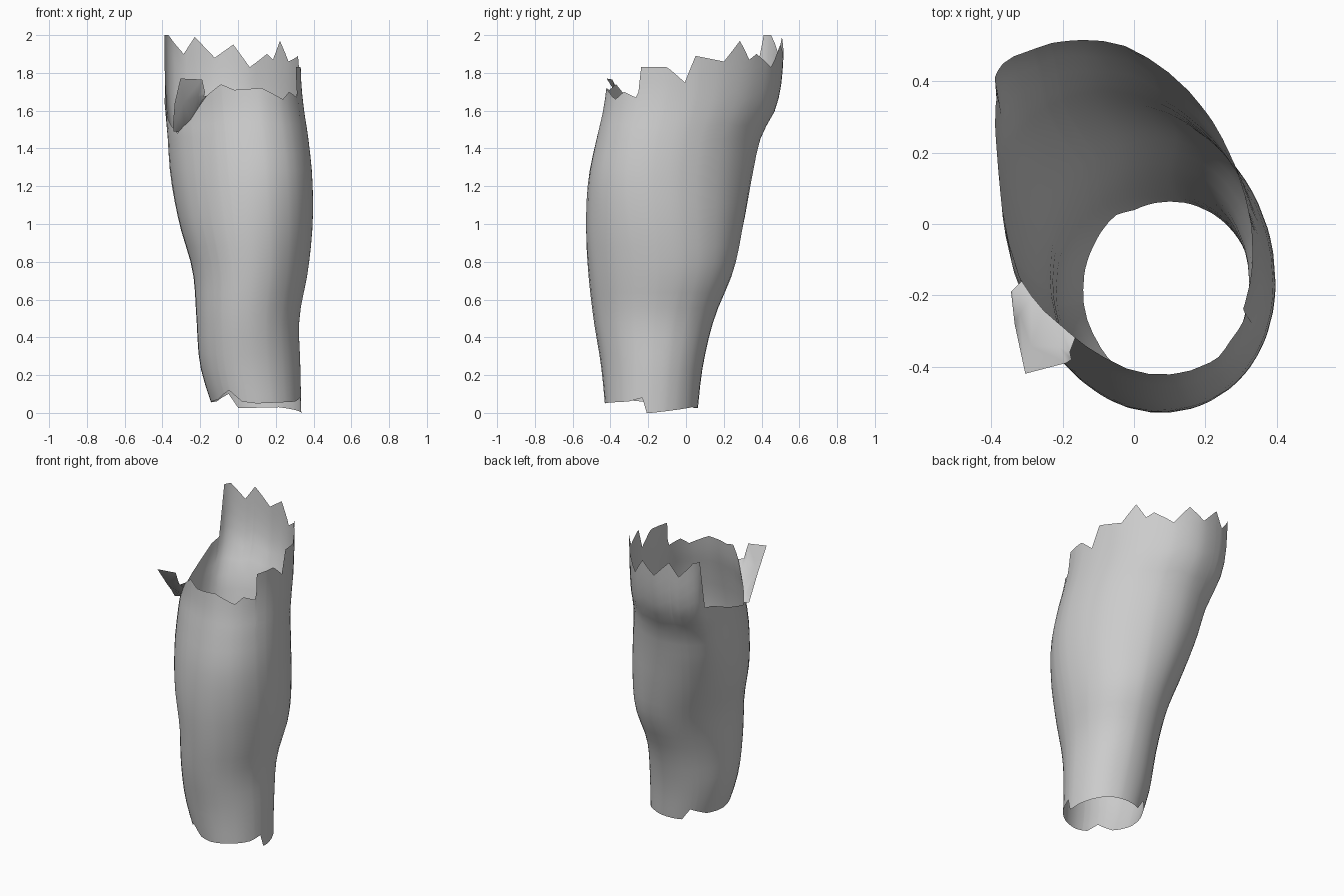
import bpy, bmesh, math
from mathutils import Vector

if "Cube" in bpy.data.objects:
    bpy.data.objects.remove(bpy.data.objects["Cube"])

# Cross-sections of the sleeve: z, xmin, xmax, ymin, ymax, skew, back-left corner push
SECTIONS = [
    (0.00, -.125, .335, -.425, .06, 0, 0),
    (0.25, -.20, .330, -.45, .09, .03, 0),
    (0.50, -.22, .325, -.49, .15, .03, 0),
    (0.75, -.24, .370, -.518, .25, 0, 0),
    (1.00, -.31, .395, -.53, .305, -.10, 0),
    (1.25, -.355, .393, -.515, .35, -.20, .01),
    (1.47, -.37, .370, -.47, .40, -.25, .02),
    (1.60, -.375, .350, -.44, .47, -.28, .035),
    (1.75, -.380, .335, -.42, .505, -.28, .045),
    (2.00, -.380, .330, -.41, .52, -.28, .05),
]
# Torn rims: (angle in degrees, height)
BOTTOM = [(0, 0), (60, .03), (115, .025), (124, .10), (150, .06), (180, .055), (215, .07),
          (238, .12), (252, .06), (270, .05), (330, .06), (348, .08), (354, 0), (360, 0)]
TOP = [(0, 1.815), (10, 1.75), (16, 1.89), (35, 1.86), (46, 1.97), (54, 1.87), (60, 1.90),
       (76, 1.83), (90, 1.95), (106, 1.88), (123, 1.99), (132, 1.90), (146, 2.0), (153, 2.0),
       (157, 1.67), (166, 1.655), (188, 1.56), (210, 1.48), (228, 1.55), (246, 1.68), (259, 1.74),
       (270, 1.71), (294, 1.72), (315, 1.66), (324, 1.70), (336, 1.67), (337.5, 1.70),
       (338, 1.83), (357, 1.83), (360, 1.815)]


def lerp_table(table, a):
    for (a0, v0), (a1, v1) in zip(table, table[1:]):
        if a0 <= a <= a1:
            return v0 + (v1 - v0) * (a - a0) / (a1 - a0)


def section(z):
    """Smoothly interpolated section values at height z."""
    n = len(SECTIONS)
    i = max(k for k in range(n - 1) if SECTIONS[k][0] <= max(z, 0))
    p0, p1, p2, p3 = (SECTIONS[min(max(k, 0), n - 1)] for k in range(i - 1, i + 3))
    h = p2[0] - p1[0]
    u = (z - p1[0]) / h
    out = []
    for k in range(1, 7):
        m1 = (p2[k] - p0[k]) / (p2[0] - p0[0]) * h
        m2 = (p3[k] - p1[k]) / (p3[0] - p1[0]) * h
        out.append((2*u**3 - 3*u*u + 1) * p1[k] + (u**3 - 2*u*u + u) * m1
                   + (3*u*u - 2*u**3) * p2[k] + (u**3 - u*u) * m2)
    return out


def wall(deg, z):
    x0, x1, y0, y1, skew, push = section(z)
    t = math.radians(deg)
    g = push * math.exp(-((deg - 150) / 22) ** 2)
    return Vector(((x0 + x1) / 2 + (x1 - x0) / 2 * math.cos(t) - g,
                   (y0 + y1) / 2 + (y1 - y0) / 2 * math.sin(t + skew) + g * .8, z))


def grid_object(name, columns, closed):
    """Skin a list of point columns into one smooth sheet."""
    bm = bmesh.new()
    cols = [[bm.verts.new(p) for p in c] for c in columns]
    pairs = list(zip(cols, cols[1:] + cols[:1])) if closed else list(zip(cols, cols[1:]))
    for a, b in pairs:
        for j in range(len(a) - 1):
            bm.faces.new((a[j], b[j], b[j + 1], a[j + 1]))
    for f in bm.faces:
        f.smooth = True
    me = bpy.data.meshes.new(name)
    bm.to_mesh(me)
    bm.free()
    ob = bpy.data.objects.new(name, me)
    bpy.context.collection.objects.link(ob)
    return ob


def spread(a, b, n):
    return [a + (b - a) * j / n for j in range(n)]


# Torn open sleeve: level rows in the body, rows following the tears at both rims
angles = sorted({a for a, _ in BOTTOM + TOP if a < 360} | set(range(0, 360, 10)))
columns = []
for a in angles:
    lo, hi = lerp_table(BOTTOM, a), lerp_table(TOP, a)
    heights = spread(lo, .15, 2) + spread(.15, 1.45, 16) + spread(1.45, hi, 6) + [hi]
    columns.append([wall(a, z) for z in heights])
grid_object("torn_sleeve", columns, True)

# Flap folded outward from the front-left rim
edge = [(-.345, -.19, 1.52), (-.335, -.28, 1.64), (-.305, -.42, 1.77), (-.19, -.39, 1.765), (-.175, -.38, 1.70)]
flap = []
for a, tip in zip((212, 220, 228, 237, 246), edge):
    base, tip = wall(a, lerp_table(TOP, a)), Vector(tip)
    mid = (base + tip) / 2 + Vector((-.01, -.01, -.015))
    flap.append([base, mid, tip])
grid_object("folded_flap", flap, False)
